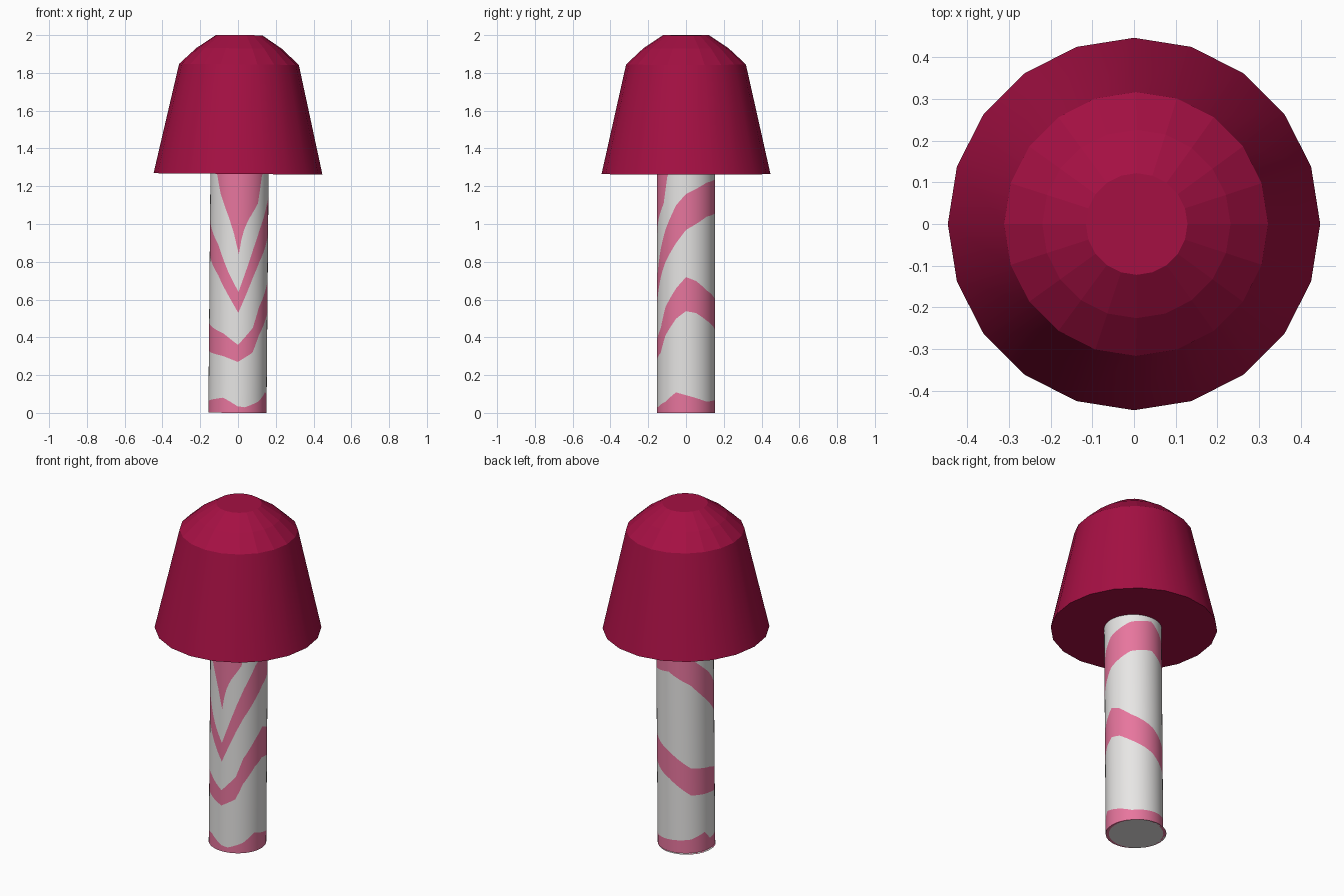
import bpy, bmesh
from math import cos, sin, pi, radians

cube = bpy.data.objects.get("Cube")
if cube:
    bpy.data.objects.remove(cube, do_unlink=True)


def material(name, rgb):
    mat = bpy.data.materials.new(name)
    mat.use_nodes = True
    mat.diffuse_color = (*rgb, 1)
    mat.node_tree.nodes["Principled BSDF"].inputs["Base Color"].default_value = (*rgb, 1)
    return mat


crimson = material("crimson", (0.376, 0.005, 0.056))
white = material("soft white", (0.80, 0.79, 0.78))
pink = material("rose pink", (0.80, 0.18, 0.34))


def lathe(name, sides, rows, point, mats):
    """Stack of closed rings; point(row, angle in degrees) gives each vertex."""
    bm = bmesh.new()
    rings = [[bm.verts.new(point(r, 360 * i / sides)) for i in range(sides)]
             for r in range(rows)]
    bands = []
    for low, high in zip(rings, rings[1:]):
        bands.append([bm.faces.new((low[i], low[(i + 1) % sides],
                                    high[(i + 1) % sides], high[i]))
                      for i in range(sides)])
    bottom = bm.faces.new(rings[0][::-1])
    bm.faces.new(rings[-1])
    return bm, bands, bottom


def finish(name, bm, mats):
    mesh = bpy.data.meshes.new(name)
    bm.to_mesh(mesh)
    bm.free()
    obj = bpy.data.objects.new(name, mesh)
    bpy.context.collection.objects.link(obj)
    for mat in mats:
        mesh.materials.append(mat)
    return obj


def around(curve, angle):
    """Linear interpolation through (angle, height) pairs, wrapping round."""
    pts = sorted((a % 360, h) for a, h in curve)
    pts = [(pts[-1][0] - 360, pts[-1][1])] + pts + [(pts[0][0] + 360, pts[0][1])]
    for (a, h), (b, k) in zip(pts, pts[1:]):
        if a <= angle <= b:
            return h + (k - h) * (angle - a) / (b - a)


# Cap: a faceted dome on a smooth flared skirt
profile = [(0.447, 0), (0.317, 0.58), (0.226, 0.665), (0.122, 0.735)]


def cap_point(row, angle):
    r, z = profile[row]
    return r * cos(radians(angle)), r * sin(radians(angle)), z


bm, bands, _ = lathe("cap", 20, len(profile), cap_point, [crimson])
for face in bands[0]:
    face.smooth = True
cap = finish("cap", bm, [crimson])
cap.location.z = 1.265
cap.rotation_euler.y = radians(0.5)

# Stem: mesh rows follow the edges of the pink stripes
RADIUS, TOP = 0.154, 1.29
foot_edge = [(-90, .035), (-75, .03), (-45, .06), (-20, .11), (20, .08), (45, .06),
             (135, .08), (165, .11), (180, .06), (-120, .08), (-105, .06)]
mid_low = [(-90, .27), (-60, .32), (-45, .41), (-20, .50), (0, .54), (20, .53),
           (45, .49), (90, .43), (135, .34), (180, .33), (-120, .30)]
mid_high = [(-90, .36), (-60, .45), (-45, .56), (-20, .66), (0, .72), (20, .70),
            (45, .65), (90, .59), (135, .50), (180, .48), (-120, .42)]
high_low = [(-90, .53), (-60, .72), (-45, .80), (-20, .90), (0, .97), (45, 1.04),
            (90, 1.06), (135, .99), (180, .86), (-135, .73), (-110, .62)]
high_high = [(-90, .64), (-60, .87), (-45, .97), (-20, 1.10), (0, 1.16), (45, 1.22),
             (90, 1.24), (135, 1.15), (180, 1.04), (-135, .89), (-110, .74)]
collar_low = [(-90, .84), (-83, .95), (-72, 1.02), (-50, 1.11), (-38, 1.28),
              (-142, 1.28), (-130, 1.16), (-110, 1.03), (-100, .95)]
edges = [foot_edge, mid_low, mid_high, high_low, high_high, collar_low]


def stem_point(row, angle):
    if row == 0:
        z = 0
    elif row > len(edges):
        z = TOP
    else:
        z = around(edges[row - 1], angle)
    return RADIUS * cos(radians(angle)), RADIUS * sin(radians(angle)), z


bm, bands, bottom = lathe("stem", 72, len(edges) + 2, stem_point, [white, pink])
for row, faces in enumerate(bands):
    for face in faces:
        face.smooth = True
        face.material_index = 1 if row % 2 == 0 else 0

# Underside of the stem: white disc inset in a pink rim, slightly off centre
ring = bmesh.ops.inset_region(bm, faces=[bottom], thickness=0.028)["faces"]
for face in ring:
    face.material_index = 1
for v in bottom.verts:
    v.co.x -= 0.012
    v.co.y += 0.012
stem = finish("stem", bm, [white, pink])
stem.location.x = -0.003
stem.rotation_euler.y = radians(0.5)
